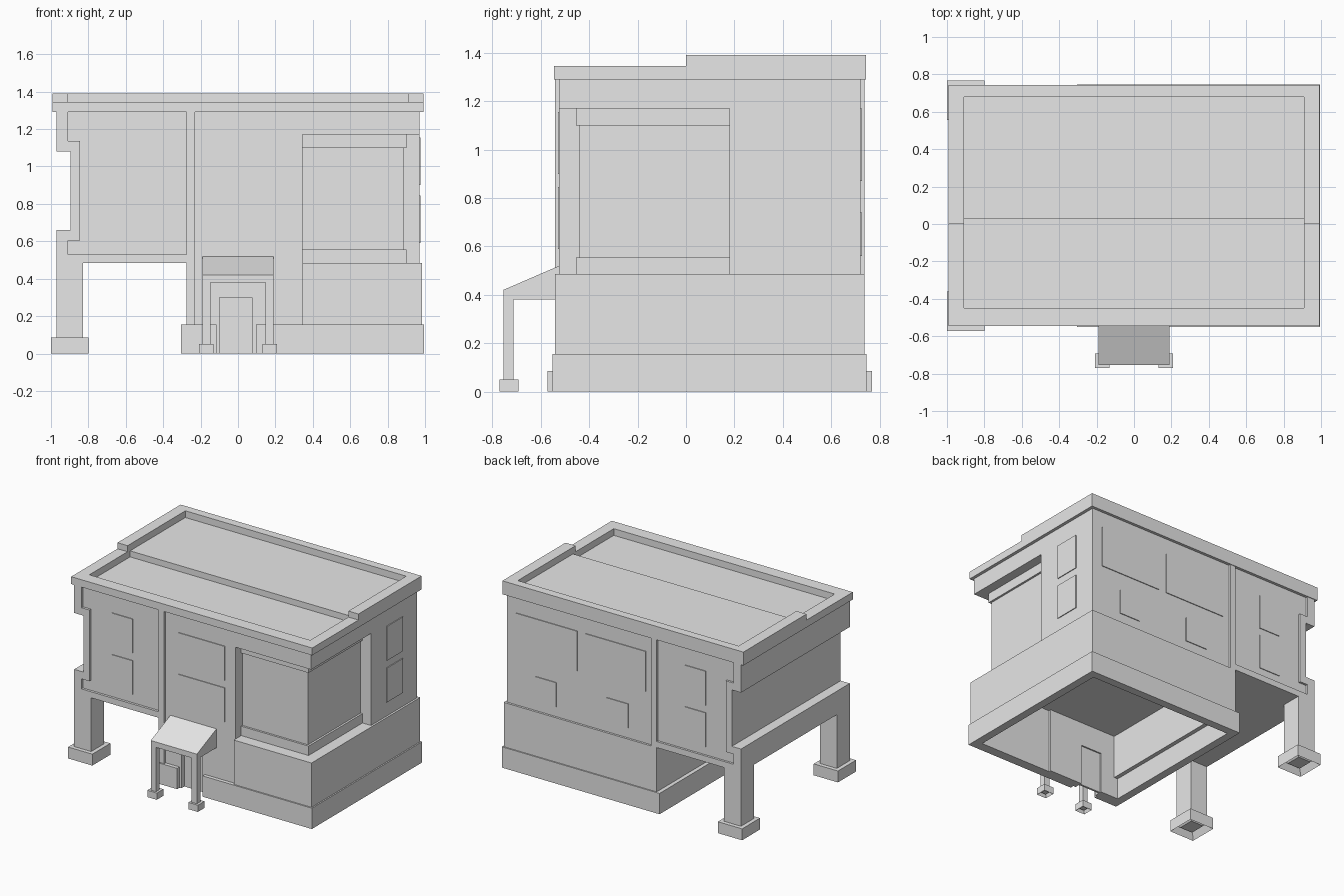
import bpy, bmesh

cube = bpy.data.objects.get("Cube")
if cube:
    bpy.data.objects.remove(cube, do_unlink=True)

grey = bpy.data.materials.new("plain_grey")
grey.use_nodes = True
COLOUR = (0.8, 0.8, 0.8, 1)
grey.diffuse_color = COLOUR
grey.node_tree.nodes["Principled BSDF"].inputs["Base Color"].default_value = COLOUR


def finish(name, bm):
    bmesh.ops.recalc_face_normals(bm, faces=bm.faces)
    mesh = bpy.data.meshes.new(name)
    bm.to_mesh(mesh)
    bm.free()
    mesh.materials.append(grey)
    obj = bpy.data.objects.new(name, mesh)
    bpy.context.collection.objects.link(obj)
    return obj


def prism(name, points, axis, a, b):
    """Extrude a 2D profile from a to b along the named axis."""
    place = {"x": lambda p, t: (t, p[0], p[1]),
             "y": lambda p, t: (p[0], t, p[1]),
             "z": lambda p, t: (p[0], p[1], t)}[axis]
    bm = bmesh.new()
    ends = [[bm.verts.new(place(p, t)) for p in points] for t in (a, b)]
    bm.faces.new(ends[0])
    bm.faces.new(ends[1])
    n = len(points)
    for i in range(n):
        j = (i + 1) % n
        bm.faces.new((ends[0][i], ends[0][j], ends[1][j], ends[1][i]))
    return finish(name, bm)


def box(name, x, y, z):
    return prism(name, [(x[0], y[0]), (x[1], y[0]), (x[1], y[1]), (x[0], y[1])], "z", *z)


def foot(name, x, y, height):
    """Footing block with a hollow underside."""
    obj = box(name, x, y, (0, height))
    bm = bmesh.new()
    bm.from_mesh(obj.data)
    bottom = [f for f in bm.faces if f.normal.z < -0.9]
    rim = (x[1] - x[0]) * 0.17
    for depth in (height * 0.6, -height * 0.3):
        bmesh.ops.inset_individual(bm, faces=bottom, thickness=rim)
        for v in bottom[0].verts:
            v.co.z += depth
    bm.to_mesh(obj.data)
    bm.free()


FRONT, BACK = -0.524, 0.722      # main wall planes
PROUD_F, PROUD_B = -0.542, 0.738  # raised trim planes
LEDGE, EAVE = 0.485, 1.29
T = 0.06

# Base plinth: open-bottomed walls with a gap at the door
PLINTH = (0, 0.155)
box("plinth_back", (-0.305, 0.995), (0.747 - T, 0.747), PLINTH)
box("plinth_left", (0.995 - T, 0.995), (-0.552, 0.747), PLINTH)
box("plinth_right", (-0.305, -0.305 + T), (-0.552, 0.747), PLINTH)
box("plinth_front_right", (-0.305, -0.115), (-0.552, -0.48), PLINTH)
box("plinth_front_left", (0.095, 0.995), (-0.552, -0.48), PLINTH)

# Lower storey walls
LOWER = (0.155, LEDGE)
box("lower_back", (-0.275, 0.985), (PROUD_B - T, PROUD_B), LOWER)
box("lower_left", (0.985 - T, 0.985), (PROUD_F, PROUD_B), LOWER)
box("lower_right", (-0.275, -0.275 + T), (FRONT, PROUD_B), LOWER)
box("lower_front_bay", (0.345, 0.985), (PROUD_F, PROUD_F + T), LOWER)
box("entry_wall_right", (-0.27, -0.1), (FRONT, FRONT + T), (0, LEDGE))
box("entry_wall_left", (0.075, 0.345), (FRONT, FRONT + T), (0, LEDGE))
box("entry_wall_top", (-0.1, 0.075), (FRONT, FRONT + T), (0.3, LEDGE))
box("door", (-0.1, 0.075), (FRONT + 0.035, FRONT + 0.05), (0, 0.3))
prism("storey_floor", [(-0.275, FRONT), (0.345, FRONT), (0.345, PROUD_F), (0.985, PROUD_F),
                       (0.985, PROUD_B), (-0.275, PROUD_B)], "z", LEDGE - 0.01, LEDGE)

# Upper storey with a recessed corner bay
prism("upper_walls", [(-0.27, FRONT), (0.345, FRONT), (0.345, -0.44), (0.885, -0.44),
                      (0.885, 0.18), (0.97, 0.18), (0.97, BACK), (-0.27, BACK)],
      "z", LEDGE, EAVE)
box("bay_header", (0.345, 0.97), (FRONT, 0.18), (1.17, EAVE))
box("bay_sill", (0.345, 0.9), (-0.455, 0.18), (LEDGE, 0.555))
box("bay_lintel", (0.345, 0.9), (-0.455, 0.18), (1.10, 1.17))

# Raised wing on legs, with a long recessed strip in its side
prism("wing_body", [(-0.27, LEDGE), (-0.97, LEDGE), (-0.97, 0.66), (-0.895, 0.66),
                    (-0.895, 1.08), (-0.97, 1.08), (-0.97, EAVE), (-0.27, EAVE)],
      "y", FRONT, BACK)
frame = [(-0.275, LEDGE), (-0.97, LEDGE), (-0.97, 0.66), (-0.895, 0.66), (-0.895, 1.08),
         (-0.97, 1.08), (-0.97, EAVE), (-0.91, EAVE), (-0.91, 1.135), (-0.845, 1.135),
         (-0.845, 0.605), (-0.91, 0.605), (-0.91, 0.53), (-0.275, 0.53)]
for side, a, b in (("front", PROUD_F, FRONT), ("back", BACK, PROUD_B)):
    prism("wing_frame_" + side, frame, "y", a, b)
    box("pilaster_" + side, (-0.275, -0.23), (a, b), (0.155, EAVE))

# Legs and footings
for side, a, b in (("front", PROUD_F, -0.39), ("back", 0.587, PROUD_B)):
    box("leg_" + side, (-0.97, -0.83), (a, b), (0.085, LEDGE))
    foot("leg_footing_" + side, (-1.0, -0.8), (a - 0.03, b + 0.03), 0.085)

# Roof: stepped parapet and two deck levels
RX, IX = 0.993, 0.91
box("parapet_front", (-RX, RX), (-0.545, -0.45), (EAVE, 1.345))
box("parapet_back", (-RX, RX), (0.68, 0.743), (EAVE, 1.39))
for name, x in (("left", (IX, RX)), ("right", (-RX, -IX))):
    box("parapet_low_" + name, x, (-0.45, 0), (EAVE, 1.345))
    box("parapet_high_" + name, x, (0, 0.68), (EAVE, 1.39))
box("roof_deck_low", (-IX, IX), (-0.45, 0.03), (EAVE - 0.005, 1.295))
box("roof_deck_high", (-IX, IX), (0.03, 0.68), (EAVE - 0.005, 1.34))

# Entrance porch
prism("porch_roof", [(-0.755, 0.38), (-0.755, 0.42), (FRONT, 0.52), (FRONT, 0.38)],
      "x", -0.19, 0.19)
for name, s in (("left", 1), ("right", -1)):
    box("porch_post_" + name, sorted((s * 0.147, s * 0.19)), (-0.755, -0.713), (0.05, 0.38))
    foot("porch_footing_" + name, sorted((s * 0.13, s * 0.208)), (-0.77, -0.693), 0.05)

# Window plates
P = 0.006
for row, z in (("lower", (0.59, 0.845)), ("upper", (0.9, 1.155))):
    box("front_wing_window_" + row, (-0.67, -0.5), (FRONT - P, FRONT), z)
    box("front_window_" + row, (-0.12, 0.26), (FRONT - P, FRONT), z)
    box("back_wing_window_" + row, (-0.67, -0.5), (BACK, BACK + P), z)
    box("side_window_" + row, (0.97, 0.97 + P), (0.36, 0.55), z)
for name, big, small in (("left", (0.39, 0.89), (0.56, 0.73)),
                         ("right", (-0.175, 0.325), (-0.03, 0.15))):
    box("back_window_" + name, big, (BACK, BACK + P), (0.87, 1.17))
    box("back_small_window_" + name, small, (BACK, BACK + P), (0.56, 0.74))
